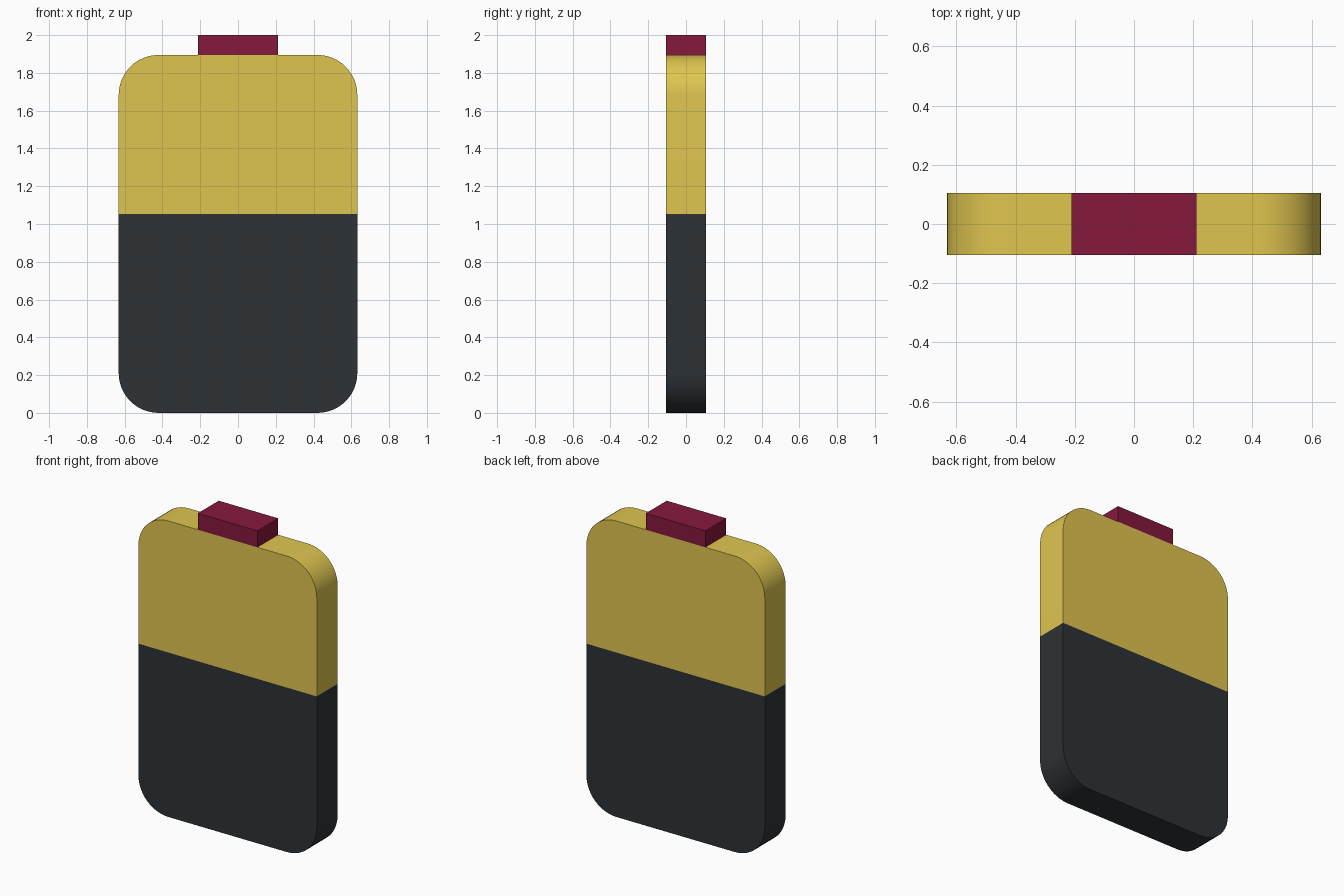
import bpy, bmesh
from math import sin, cos, pi, radians

if "Cube" in bpy.data.objects:
    bpy.data.objects.remove(bpy.data.objects["Cube"])

U = 2 / 19                     # design unit: the model is 19 units tall
HALF_W, HALF_D, R = 6 * U, U, 2 * U
SPLIT, TOP = 10 * U, 18 * U
SEGMENTS = 12


def material(name, color):
    mat = bpy.data.materials.new(name)
    mat.diffuse_color = (*color, 1)
    mat.use_nodes = True
    mat.node_tree.nodes["Principled BSDF"].inputs["Base Color"].default_value = mat.diffuse_color
    return mat


def extrude_profile(name, points, mat):
    """Extrude an x-z outline through the full depth."""
    bm = bmesh.new()
    face = bm.faces.new([bm.verts.new((x, -HALF_D, z)) for x, z in points])
    new = bmesh.ops.extrude_face_region(bm, geom=[face], use_keep_orig=True)["geom"]
    verts = [g for g in new if isinstance(g, bmesh.types.BMVert)]
    bmesh.ops.translate(bm, verts=verts, vec=(0, 2 * HALF_D, 0))
    bmesh.ops.recalc_face_normals(bm, faces=bm.faces[:])
    mesh = bpy.data.meshes.new(name)
    bm.to_mesh(mesh)
    bm.free()
    mesh.materials.append(mat)
    obj = bpy.data.objects.new(name, mesh)
    bpy.context.collection.objects.link(obj)
    bpy.ops.object.select_all(action='DESELECT')
    obj.select_set(True)
    bpy.context.view_layer.objects.active = obj
    bpy.ops.object.shade_smooth_by_angle(angle=radians(30))
    return obj


def rounded_half(z_flat, z_round):
    """Outline with a straight edge at z_flat and rounded corners at z_round."""
    s = 1 if z_round > z_flat else -1
    arc = [(HALF_W - R + R * cos(a), z_round - s * R + s * R * sin(a))
           for a in (i * pi / 2 / SEGMENTS for i in range(SEGMENTS + 1))]
    right = [(HALF_W, z_flat)] + arc
    return right + [(-x, z) for x, z in reversed(right)]


dark = material("charcoal", (0.027, 0.032, 0.036))
yellow = material("yellow", (0.74, 0.56, 0.08))
red = material("crimson", (0.24, 0.009, 0.045))

# Two-tone battery body
extrude_profile("lower_body", rounded_half(SPLIT, 0), dark)
extrude_profile("upper_body", rounded_half(SPLIT, TOP), yellow)

# Terminal block on top
extrude_profile("terminal", [(-R, TOP), (R, TOP), (R, 19 * U), (-R, 19 * U)], red)
